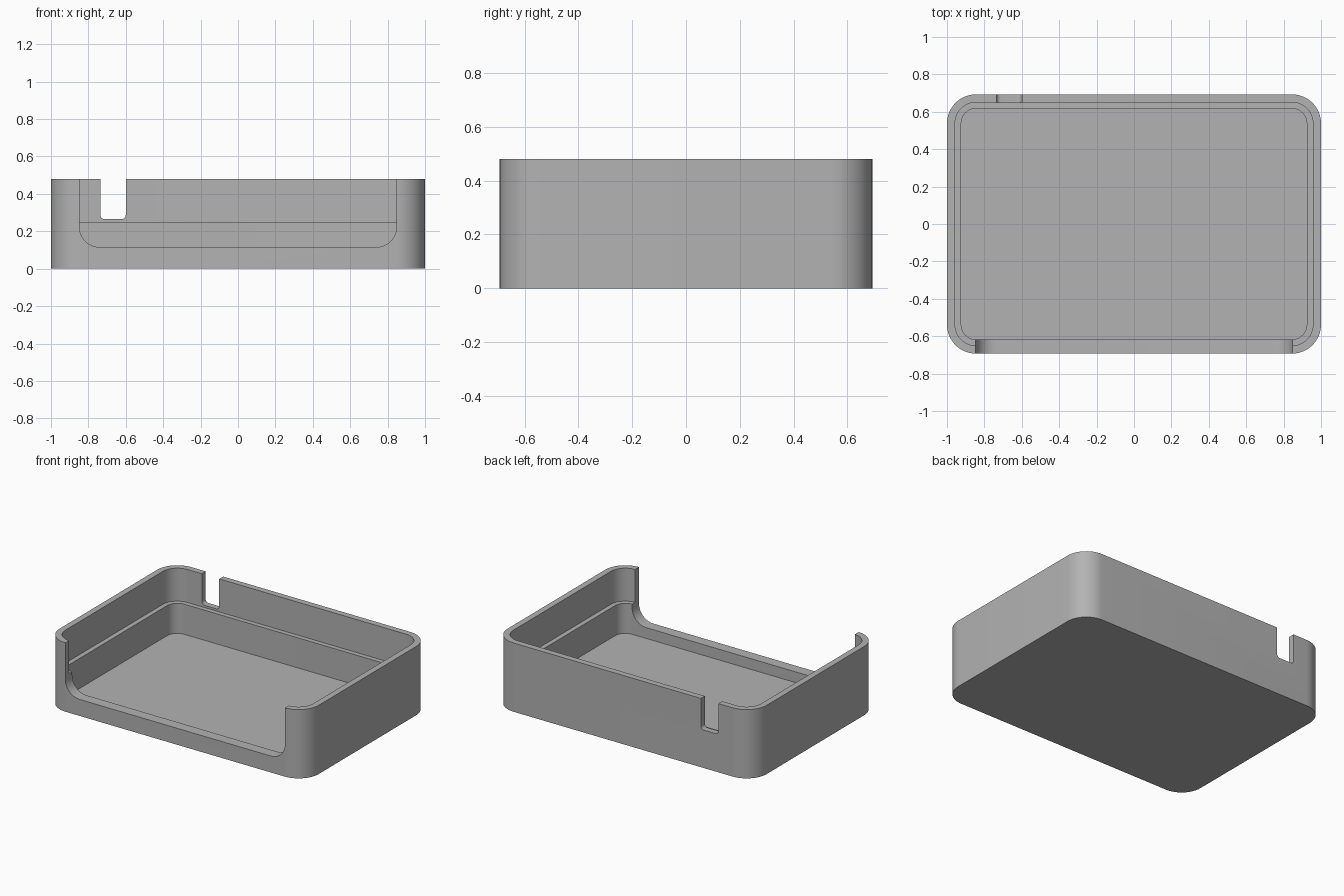
import bpy, bmesh, math
from mathutils import Matrix

if "Cube" in bpy.data.objects:
    bpy.data.objects.remove(bpy.data.objects["Cube"])

GREY = bpy.data.materials.new("plain grey")
GREY.diffuse_color = (0.45, 0.45, 0.45, 1)
GREY.use_nodes = True
GREY.node_tree.nodes["Principled BSDF"].inputs["Base Color"].default_value = GREY.diffuse_color


def rounded_prism(name, x0, x1, y0, y1, r, low, high, steps=12, upright=False):
    """Extruded rounded rectangle; upright turns its profile into the xz plane."""
    bm = bmesh.new()
    corners = [(x1 - r, y1 - r), (x0 + r, y1 - r), (x0 + r, y0 + r), (x1 - r, y0 + r)]
    ring = []
    for i, (cx, cy) in enumerate(corners):
        for s in range(steps + 1):
            a = math.pi / 2 * (i + s / steps)
            ring.append(bm.verts.new((cx + r * math.cos(a), cy + r * math.sin(a), low)))
    base = bm.faces.new(ring)
    ext = bmesh.ops.extrude_face_region(bm, geom=[base])
    top = [g for g in ext["geom"] if isinstance(g, bmesh.types.BMVert)]
    bmesh.ops.translate(bm, verts=top, vec=(0, 0, high - low))
    if upright:
        bmesh.ops.transform(bm, verts=bm.verts, matrix=Matrix.Rotation(math.pi / 2, 4, "X"))
    bmesh.ops.recalc_face_normals(bm, faces=bm.faces)
    mesh = bpy.data.meshes.new(name)
    bm.to_mesh(mesh)
    bm.free()
    mesh.materials.append(GREY)
    obj = bpy.data.objects.new(name, mesh)
    bpy.context.collection.objects.link(obj)
    return obj


# Outer body of the open tray
tray = rounded_prism("tray", -1, 1, -0.693, 0.693, 0.155, 0, 0.48)

cutters = [
    # Main cavity down to the floor
    rounded_prism("cavity_cutter", -0.924, 0.924, -0.617, 0.617, 0.079, 0.04, 0.7),
    # Wider upper cavity that leaves the inner ledge
    rounded_prism("ledge_cutter", -0.957, 0.957, -0.65, 0.65, 0.112, 0.25, 0.8),
    # Wide front opening (profile in xz, depth along -y)
    rounded_prism("front_opening_cutter", -0.848, 0.848, 0.115, 0.9, 0.11, 0.4, 0.9, upright=True),
    # Narrow cable notch in the back wall
    rounded_prism("back_notch_cutter", -0.735, -0.6, 0.265, 0.9, 0.022, -0.9, -0.4, 6, upright=True),
]

# Cut the openings, then discard the cutters
bpy.context.view_layer.objects.active = tray
for cutter in cutters:
    cutter.hide_render = True
    mod = tray.modifiers.new(cutter.name, "BOOLEAN")
    mod.operation = "DIFFERENCE"
    mod.solver = "EXACT"
    mod.object = cutter
    bpy.ops.object.modifier_apply(modifier=mod.name)
    bpy.data.objects.remove(cutter)

# Smooth rounded corners, crisp edges
bpy.ops.object.select_all(action="DESELECT")
tray.select_set(True)
bpy.ops.object.shade_smooth_by_angle(angle=math.radians(30))
